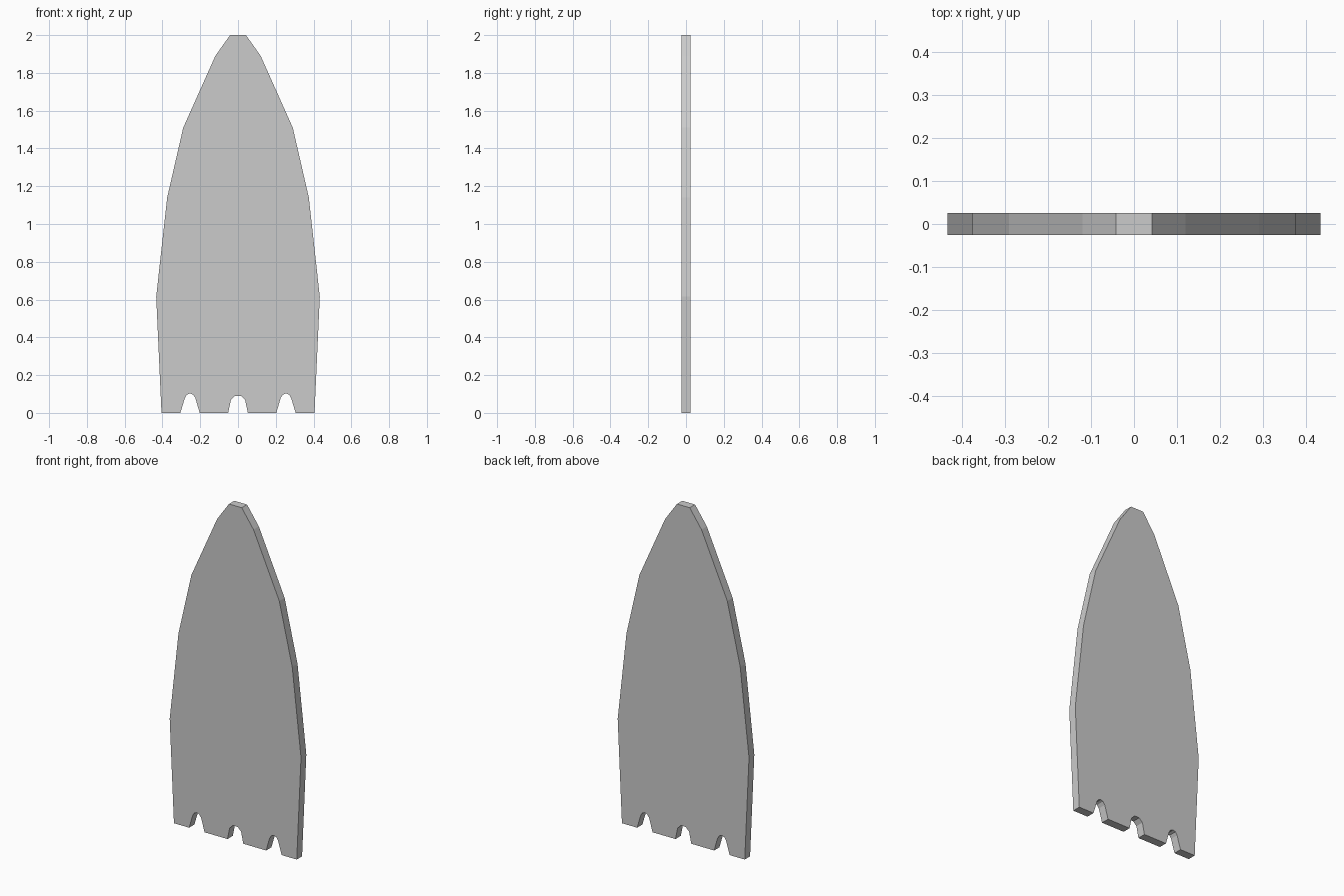
import bpy, bmesh

if "Cube" in bpy.data.objects:
    bpy.data.objects.remove(bpy.data.objects["Cube"])

THICKNESS = 0.05

# Right half of the outline (x, z): centre notch, side notch, then edge up to the tip
half = [
    (0.016, 0.09), (0.038, 0.068), (0.052, 0.0),
    (0.203, 0.0), (0.226, 0.08), (0.238, 0.097), (0.254, 0.103), (0.27, 0.097), (0.281, 0.08), (0.305, 0.0),
    (0.405, 0.0), (0.433, 0.615), (0.375, 1.14), (0.29, 1.51), (0.12, 1.89), (0.042, 2.0),
]
outline = half + [(-x, z) for x, z in reversed(half)]

# Flat blade with a scalloped base, extruded through its thickness
bm = bmesh.new()
face = bm.faces.new([bm.verts.new((x, -THICKNESS / 2, z)) for x, z in outline])
extruded = bmesh.ops.extrude_face_region(bm, geom=[face])["geom"]
new_verts = [g for g in extruded if isinstance(g, bmesh.types.BMVert)]
bmesh.ops.translate(bm, verts=new_verts, vec=(0, THICKNESS, 0))
bmesh.ops.recalc_face_normals(bm, faces=bm.faces)

mesh = bpy.data.meshes.new("notched_blade")
bm.to_mesh(mesh)
bm.free()
blade = bpy.data.objects.new("notched_blade", mesh)
bpy.context.collection.objects.link(blade)
